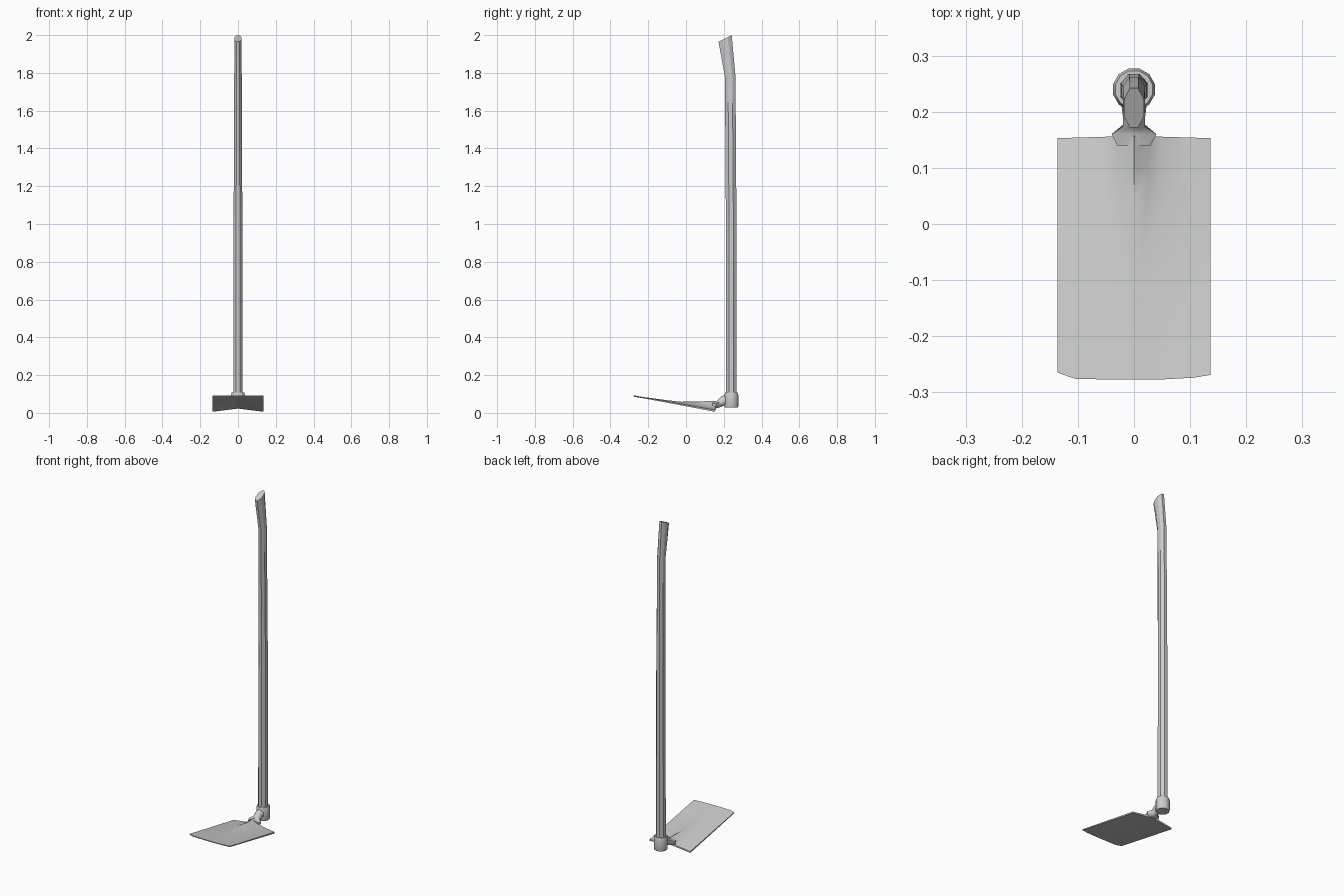
import bpy, bmesh, math
from mathutils import Vector

if "Cube" in bpy.data.objects:
    bpy.data.objects.remove(bpy.data.objects["Cube"])


def finish(name, bm, angle):
    bmesh.ops.recalc_face_normals(bm, faces=bm.faces)
    me = bpy.data.meshes.new(name)
    bm.to_mesh(me)
    bm.free()
    ob = bpy.data.objects.new(name, me)
    bpy.context.collection.objects.link(ob)
    bpy.ops.object.select_all(action='DESELECT')
    ob.select_set(True)
    bpy.context.view_layer.objects.active = ob
    bpy.ops.object.shade_smooth_by_angle(angle=math.radians(angle))
    return ob


def loft(name, sections, sides, angle=30):
    """Each section: (y, z) centre, half width in x, (y, z) half depth vector."""
    bm = bmesh.new()
    k = 1 / math.cos(math.pi / sides)
    rings = []
    for (cy, cz), hw, (vy, vz) in sections:
        ring = []
        for i in range(sides):
            a = 2 * math.pi * (i + 0.5) / sides
            c, s = math.cos(a) * k, math.sin(a) * k
            ring.append(bm.verts.new((hw * c, cy + vy * s, cz + vz * s)))
        rings.append(ring)
    for r0, r1 in zip(rings, rings[1:]):
        for i in range(sides):
            j = (i + 1) % sides
            bm.faces.new((r0[i], r0[j], r1[j], r1[i]))
    bm.faces.new(rings[0])
    bm.faces.new(rings[-1])
    return finish(name, bm, angle)


# Handle with a bent, slanted grip end
loft("handle", [((0.239, 0.05), 0.025, (0.028, 0)),
                ((0.239, 1.05), 0.023, (0.028, 0)),
                ((0.234, 1.78), 0.020, (0.028, 0)),
                ((0.207, 1.982), 0.018, (0.035, 0.017))], 8)

# Socket collar
loft("socket", [((0.240, 0.028), 0.035, (0.035, 0)),
                ((0.240, 0.034), 0.037, (0.037, 0)),
                ((0.240, 0.094), 0.037, (0.037, 0)),
                ((0.240, 0.107), 0.033, (0.033, 0))], 12)

# Neck flaring from the socket into the blade
loft("neck", [((0.225, 0.070), 0.024, (0.003, 0.030)),
              ((0.195, 0.064), 0.020, (-0.006, 0.025)),
              ((0.175, 0.050), 0.020, (-0.004, 0.021)),
              ((0.160, 0.042), 0.040, (0, 0.018)),
              ((0.140, 0.042), 0.030, (0, 0.016))], 8, 50)

# Blade: slanted sheet, arched across and with a tapering centre ridge
xs = [-0.136, -0.105, -0.05, -1, 0, 1, 0.05, 0.105, 0.136]
front = [-0.265, -0.276, -0.277, -0.277, -0.277, -0.277, -0.277, -0.274, -0.269]
rows = [0, 0.2, 0.4, 0.58, 0.72, 0.86, 1]
bm = bmesh.new()
top, bottom = [], []
for t in rows:
    ridge = max(0, (t - 0.55) / 0.45)
    up, low = [], []
    for x, f in zip(xs, front):
        if abs(x) == 1:
            x *= 0.018 + 0.012 * ridge
        rear = 0.157 - 0.004 * abs(x) / 0.136
        y = f + (rear - f) * t
        arch = 0.017 * t * (1 - abs(x) / 0.136)
        z = 0.086 - 0.080 * t + arch
        crest = 0.031 * ridge * max(0, 1 - abs(x) / 0.045)
        up.append(bm.verts.new((x, y, z + 0.005 + 0.004 * t + crest)))
        low.append(bm.verts.new((x, y, z)))
    top.append(up)
    bottom.append(low)
for grid in (top, bottom):
    for a, b in zip(grid, grid[1:]):
        for i in range(len(xs) - 1):
            bm.faces.new((a[i], a[i + 1], b[i + 1], b[i]))
# Blade rim
n = len(xs) - 1
rim = [(0, i) for i in range(n)] + [(j, n) for j in range(len(rows) - 1)]
rim += [(len(rows) - 1, i) for i in range(n, 0, -1)]
rim += [(j, 0) for j in range(len(rows) - 1, 0, -1)]
for (j, i), (q, p) in zip(rim, rim[1:] + rim[:1]):
    bm.faces.new((top[j][i], top[q][p], bottom[q][p], bottom[j][i]))
finish("blade", bm, 40)
